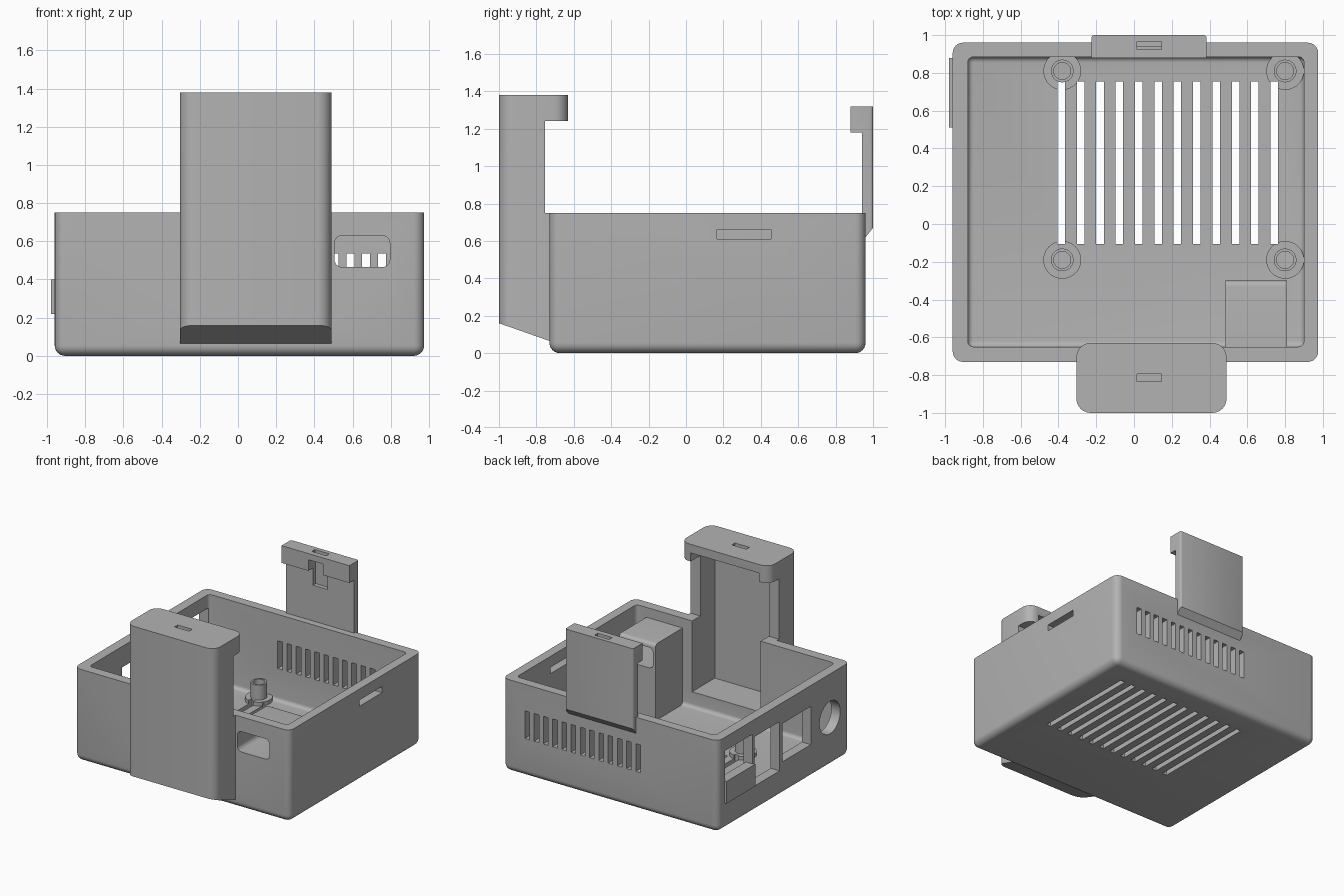
import bpy, bmesh, math
from mathutils import Vector, Matrix

if "Cube" in bpy.data.objects:
    bpy.data.objects.remove(bpy.data.objects["Cube"])

grey = bpy.data.materials.new("light_grey")
grey.diffuse_color = (0.45, 0.45, 0.45, 1)
grey.use_nodes = True
grey.node_tree.nodes["Principled BSDF"].inputs["Base Color"].default_value = grey.diffuse_color


def make(name, bm):
    bmesh.ops.recalc_face_normals(bm, faces=bm.faces[:])
    me = bpy.data.meshes.new(name)
    bm.to_mesh(me)
    bm.free()
    me.materials.append(grey)
    ob = bpy.data.objects.new(name, me)
    bpy.context.collection.objects.link(ob)
    return ob


def add_box(bm, x0, x1, y0, y1, z0, z1):
    mid = Vector((x0 + x1, y0 + y1, z0 + z1)) / 2
    size = Matrix.Diagonal((x1 - x0, y1 - y0, z1 - z0, 1))
    bmesh.ops.create_cube(bm, size=1, matrix=Matrix.Translation(mid) @ size)


def round_edges(bm, rule, r, seg=6):
    """Bevel every edge whose direction and midpoint satisfy the rule."""
    picked = []
    for e in bm.edges:
        a, b = (v.co for v in e.verts)
        if rule((b - a).normalized(), (a + b) / 2):
            picked.append(e)
    bmesh.ops.bevel(bm, geom=picked, offset=r, segments=seg, profile=0.5, affect='EDGES')


def boxes(name, *dims, rule=None, r=0.0):
    bm = bmesh.new()
    for d in dims:
        add_box(bm, *d)
    if rule:
        round_edges(bm, rule, r)
    return make(name, bm)


def extrude_x(bm, pts, x0, x1):
    """Closed y-z profile extruded along x."""
    f = bm.faces.new([bm.verts.new((x0, y, z)) for y, z in pts])
    geo = bmesh.ops.extrude_face_region(bm, geom=[f])['geom']
    bmesh.ops.translate(bm, vec=(x1 - x0, 0, 0),
                        verts=[v for v in geo if isinstance(v, bmesh.types.BMVert)])


def cut(target, cutter, keep=False):
    m = target.modifiers.new("cut", 'BOOLEAN')
    m.operation, m.object, m.solver = 'DIFFERENCE', cutter, 'EXACT'
    bpy.context.view_layer.objects.active = target
    bpy.ops.object.modifier_apply(modifier=m.name)
    if not keep:
        bpy.data.objects.remove(cutter)


def smooth(ob):
    bpy.ops.object.select_all(action='DESELECT')
    ob.select_set(True)
    bpy.context.view_layer.objects.active = ob
    bpy.ops.object.shade_smooth_by_angle(angle=math.radians(32))


upright = lambda d, m: abs(d.z) > 0.99
FLOOR = 0.05

# Open case with rounded sides and base
case = boxes("case", (-0.96, 0.975, -0.73, 0.96, 0, 0.75),
             rule=lambda d, m: abs(d.z) > 0.99 or m.z < 0.01, r=0.055)
cut(case, boxes("cavity", (-0.88, 0.90, -0.65, 0.885, FLOOR, 0.9),
                rule=lambda d, m: abs(d.z) > 0.99 or m.z < FLOOR + 0.01, r=0.03))

# Floor vents, back vents
vents = boxes("floor_vents", *[(-0.405 + i * 0.1025, -0.365 + i * 0.1025, -0.105, 0.755, -0.1, 0.1)
                               for i in range(12)])
cut(case, vents, keep=True)
cut(case, boxes("back_vents", *[(0.733 - i * 0.083, 0.775 - i * 0.083, 0.8, 1.05, 0.31, 0.535)
                                for i in range(13)]))

# Notch to the tower, card slot on the right
cut(case, boxes("notch", (-0.215, 0.40, -0.8, -0.6, 0.175, 0.9)))
cut(case, boxes("card_slot", (0.85, 1.05, 0.165, 0.455, 0.61, 0.66)))

# Port openings on the left
cut(case, boxes("left_ports", (-1.05, -0.85, -0.23, 0.134, 0.27, 0.58),
                (-1.05, -0.85, 0.17, 0.49, 0.21, 0.61),
                (-1.05, -0.85, 0.52, 0.87, 0.36, 0.64)))
bm = bmesh.new()
bmesh.ops.create_cone(bm, cap_ends=True, segments=48, radius1=0.132, radius2=0.132, depth=0.3,
                      matrix=Matrix.Translation((-0.92, -0.475, 0.396)) @ Matrix.Rotation(math.pi / 2, 4, 'Y'))
cut(case, make("round_port", bm))

# Plug housing inside the front right corner, with a tunnel through it
housing = boxes("plug_housing", (0.485, 0.81, -0.67, -0.30, 0.03, 0.67),
                rule=lambda d, m: abs(d.x) > 0.99 and m.y > -0.4 and m.z > 0.5, r=0.03)
tunnel = boxes("tunnel", (0.505, 0.795, -0.9, -0.2, 0.465, 0.63),
               rule=lambda d, m: abs(d.y) > 0.99, r=0.04)
cut(housing, tunnel, keep=True)
cut(case, tunnel)

# Plate on the left side
plate = boxes("side_plate", (-0.98, -0.90, 0.51, 0.88, 0.22, 0.40))

# Front tower with overhanging cap, hollow towards the case
bm = bmesh.new()
extrude_x(bm, [(-1, 0.16), (-1, 1.38), (-0.63, 1.38), (-0.63, 1.24), (-0.755, 1.24),
               (-0.755, 0.75), (-0.715, 0.75), (-0.715, 0.06)], -0.305, 0.49)
round_edges(bm, lambda d, m: abs(d.z) > 0.99 and (m.y < -0.99 or m.y > -0.64), 0.075)
tower = make("front_tower", bm)
cut(tower, boxes("tower_hollow", (-0.215, 0.40, -0.94, -0.5, 0.175, 1.31)))
cut(tower, boxes("tower_slot", (0.015, 0.145, -0.835, -0.795, 1.2, 1.5)))

# Rear clip: plate, hook and a sloped foot
bm = bmesh.new()
extrude_x(bm, [(0.945, 0.60), (1.0, 0.67), (1.0, 1.32), (0.88, 1.32), (0.88, 1.18),
               (0.94, 1.18), (0.94, 0.60)], -0.225, 0.385)
round_edges(bm, lambda d, m: abs(d.z) > 0.99 and m.y > 0.99, 0.015, 3)
clip = make("rear_clip", bm)
cut(clip, boxes("clip_recess", (0.015, 0.145, 0.8, 0.975, 1.04, 1.27)))
cut(clip, boxes("clip_slot", (0.015, 0.145, 0.925, 0.965, 1.2, 1.5)))

# Four flanged standoffs turned from one profile
ring = [(0.045, 0.03), (0.045, 0.20), (0.06, 0.20), (0.06, 0.08), (0.10, 0.08), (0.10, 0.03)]
posts = []
for x in (-0.38, 0.80):
    for y in (-0.19, 0.81):
        bm = bmesh.new()
        n = 40
        loops = [[bm.verts.new((x + r * math.cos(2 * math.pi * i / n),
                                y + r * math.sin(2 * math.pi * i / n), z)) for r, z in ring]
                 for i in range(n)]
        for i in range(n):
            a, b = loops[i], loops[(i + 1) % n]
            for k in range(len(ring)):
                j = (k + 1) % len(ring)
                bm.faces.new((a[k], b[k], b[j], a[j]))
        post = make("standoff", bm)
        cut(post, vents, keep=True)
        posts.append(post)
bpy.data.objects.remove(vents)

for ob in [case, housing, plate, tower, clip] + posts:
    smooth(ob)
